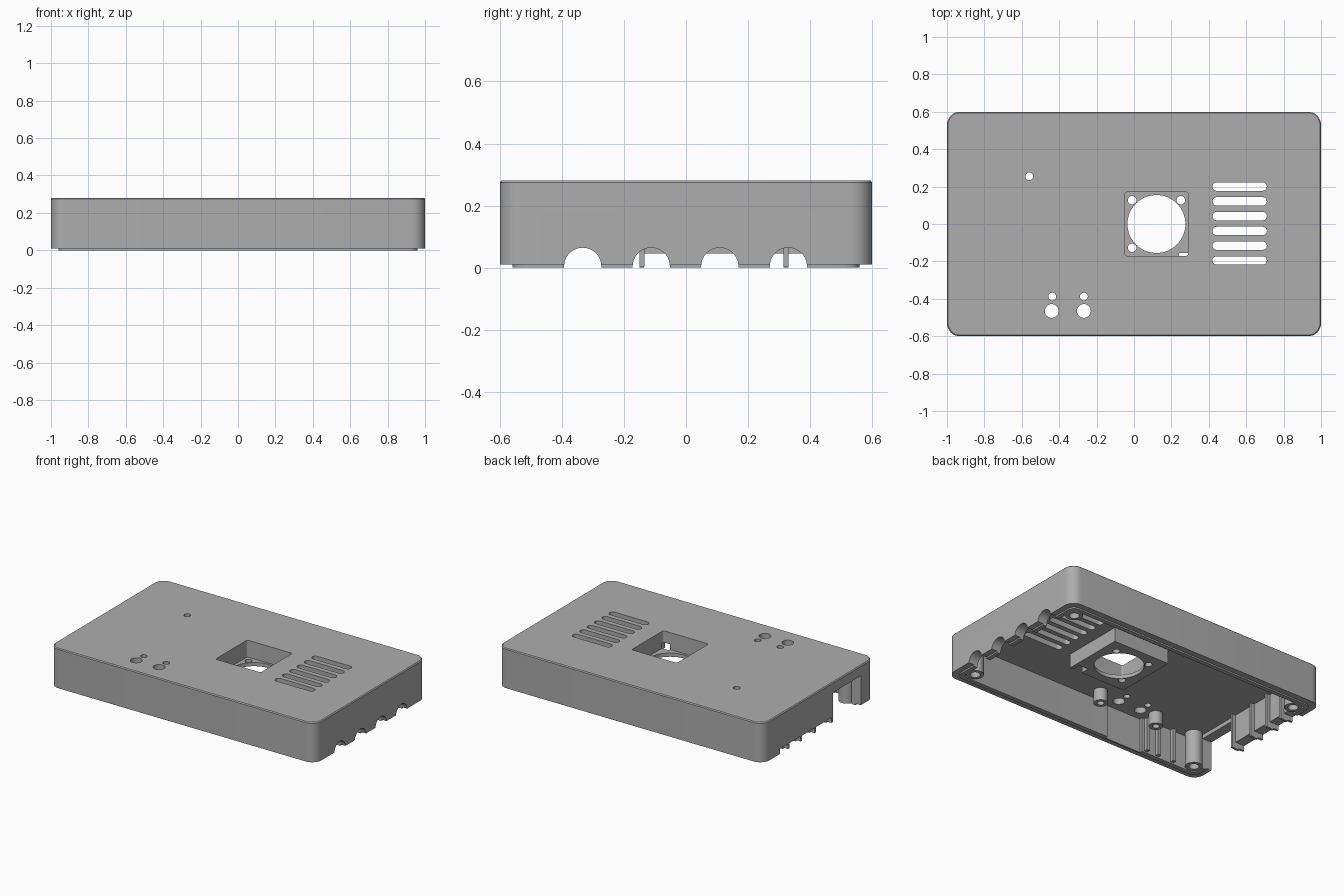
import bpy, bmesh, math

cube = bpy.data.objects.get("Cube")
if cube:
    bpy.data.objects.remove(cube)

grey = bpy.data.materials.new("plain_grey")
grey.use_nodes = True
colour = (0.42, 0.42, 0.42, 1)
grey.diffuse_color = colour
grey.node_tree.nodes["Principled BSDF"].inputs["Base Color"].default_value = colour


def make(name, bm):
    bmesh.ops.recalc_face_normals(bm, faces=bm.faces)
    mesh = bpy.data.meshes.new(name)
    bm.to_mesh(mesh)
    bm.free()
    mesh.materials.append(grey)
    obj = bpy.data.objects.new(name, mesh)
    bpy.context.scene.collection.objects.link(obj)
    return obj


def slab(name, cx, cy, hx, hy, z0, z1, r=0.0, chamfer=0.0):
    """Upright prism with rounded corners and an optional top chamfer."""
    steps = 8 if r else 0
    def ring(bm, z, inset=0.0):
        verts = []
        for k, (sx, sy) in enumerate([(1, 1), (-1, 1), (-1, -1), (1, -1)]):
            for i in range(steps + 1):
                a = math.pi / 2 * (k + (i / steps if steps else 0))
                rr = max(r - inset, 0)
                verts.append(bm.verts.new((cx + sx * (hx - r) + rr * math.cos(a) * bool(r),
                                           cy + sy * (hy - r) + rr * math.sin(a) * bool(r), z)))
        return verts
    bm = bmesh.new()
    rings = [ring(bm, z0)]
    if chamfer:
        rings.append(ring(bm, z1 - chamfer))
    rings.append(ring(bm, z1, chamfer))
    n = len(rings[0])
    for low, high in zip(rings, rings[1:]):
        for i in range(n):
            j = (i + 1) % n
            bm.faces.new((low[i], low[j], high[j], high[i]))
    bm.faces.new(rings[0][::-1])
    bm.faces.new(rings[-1])
    bmesh.ops.remove_doubles(bm, verts=bm.verts, dist=1e-5)
    return make(name, bm)


def cylinder(name, x, y, r, z0, z1, sides=32):
    bm = bmesh.new()
    bmesh.ops.create_cone(bm, cap_ends=True, segments=sides, radius1=r, radius2=r, depth=z1 - z0)
    bmesh.ops.translate(bm, verts=bm.verts, vec=(x, y, (z0 + z1) / 2))
    return make(name, bm)


def combine(target, tool, operation="DIFFERENCE"):
    """Apply a boolean and remove the tool."""
    mod = target.modifiers.new("shape", "BOOLEAN")
    mod.operation, mod.solver, mod.object = operation, "EXACT", tool
    graph = bpy.context.evaluated_depsgraph_get()
    mesh = bpy.data.meshes.new_from_object(target.evaluated_get(graph))
    target.modifiers.clear()
    target.data = mesh
    bpy.data.objects.remove(tool)


# Shell: rounded body, locating lip, hollow inside
case = slab("case_shell", 0, 0, 1, 0.6, 0.01, 0.28, 0.07, 0.006)
combine(case, slab("lip", 0, 0, 0.96, 0.56, 0, 0.1, 0.05), "UNION")
combine(case, slab("cavity", 0, 0, 0.93, 0.53, -0.1, 0.237, 0.03))

# Sunken square fan housing with round opening and screw holes
fx = 0.12
combine(case, slab("housing", fx, 0, 0.215, 0.215, 0.14, 0.26), "UNION")
combine(case, slab("recess", fx, 0, 0.17, 0.17, 0.165, 0.4, 0.012))
combine(case, cylinder("opening", fx, 0, 0.155, 0, 0.4, 64))
for sx, sy in [(1, 1), (-1, 1), (-1, -1)]:
    combine(case, cylinder("screw", fx + 0.13 * sx, 0.127 * sy, 0.023, 0, 0.4, 24))
combine(case, slab("cable_notch", 0.275, -0.19, 0.035, 0.035, 0.1, 0.2))

# Row of ventilation slots
for i in range(6):
    combine(case, slab("vent", 0.565, 0.2 - 0.079 * i, 0.145, 0.0225, 0.2, 0.4, 0.022))

# Small round holes in the lid
for x, y, r in [(-0.56, 0.255, 0.021), (-0.44, -0.465, 0.037), (-0.268, -0.465, 0.037),
                (-0.437, -0.388, 0.021), (-0.268, -0.388, 0.021)]:
    combine(case, cylinder("hole", x, y, r, 0.2, 0.4, 24))

# Four cable arches through the +x wall
for i in range(4):
    arch = cylinder("arch", 0, 0, 0.06, -0.1, 0.1, 40)
    arch.rotation_euler.y = math.pi / 2
    arch.location = (0.97, -0.333 + 0.221 * i, 0.004)
    combine(case, arch)

# Tall opening and low notches through the -x wall
combine(case, slab("tall_gap", -0.97, -0.3, 0.08, 0.15, -0.1, 0.21))
for y0, y1 in [(-0.135, 0.03), (0.045, 0.18), (0.195, 0.315), (0.33, 0.42)]:
    combine(case, slab("notch", -0.97, (y0 + y1) / 2, 0.08, (y1 - y0) / 2, -0.1, 0.045))

# Thinner stretch of the front wall
combine(case, slab("front_relief", -0.37, -0.535, 0.14, 0.015, -0.1, 0.237))


def tube(name, x, y, r, hole, z0):
    obj = cylinder(name, x, y, r, z0, 0.245)
    combine(obj, cylinder("bore", x, y, hole, z0 - 0.05, 0.2, 24))
    return obj


# Corner screw bosses and two short board posts
parts = [case]
for sx in (-1, 1):
    for sy in (-1, 1):
        name = f"{'left' if sx > 0 else 'right'}_{'front' if sy < 0 else 'back'}_boss"
        parts.append(tube(name, 0.88 * sx, 0.475 * sy, 0.054, 0.032, 0.004))
for i, x in enumerate((-0.1, -0.545)):
    parts.append(tube(f"board_post_{i + 1}", x, -0.44, 0.044, 0.022, 0.15))

# Stiffening ribs on the inner walls
for i, y in enumerate((-0.142, 0.037, 0.187, 0.322)):
    parts.append(slab(f"side_rib_{i + 1}", -0.93, y, 0.025, 0.008, 0.003, 0.245))
for i, x in enumerate((-0.54, -0.63, -0.75)):
    parts.append(slab(f"front_rib_{i + 1}", x, -0.525, 0.012, 0.02, 0.01, 0.245))

for obj in bpy.context.selected_objects:
    obj.select_set(False)
for obj in parts:
    obj.select_set(True)
bpy.context.view_layer.objects.active = case
bpy.ops.object.shade_smooth_by_angle(angle=math.radians(30))
